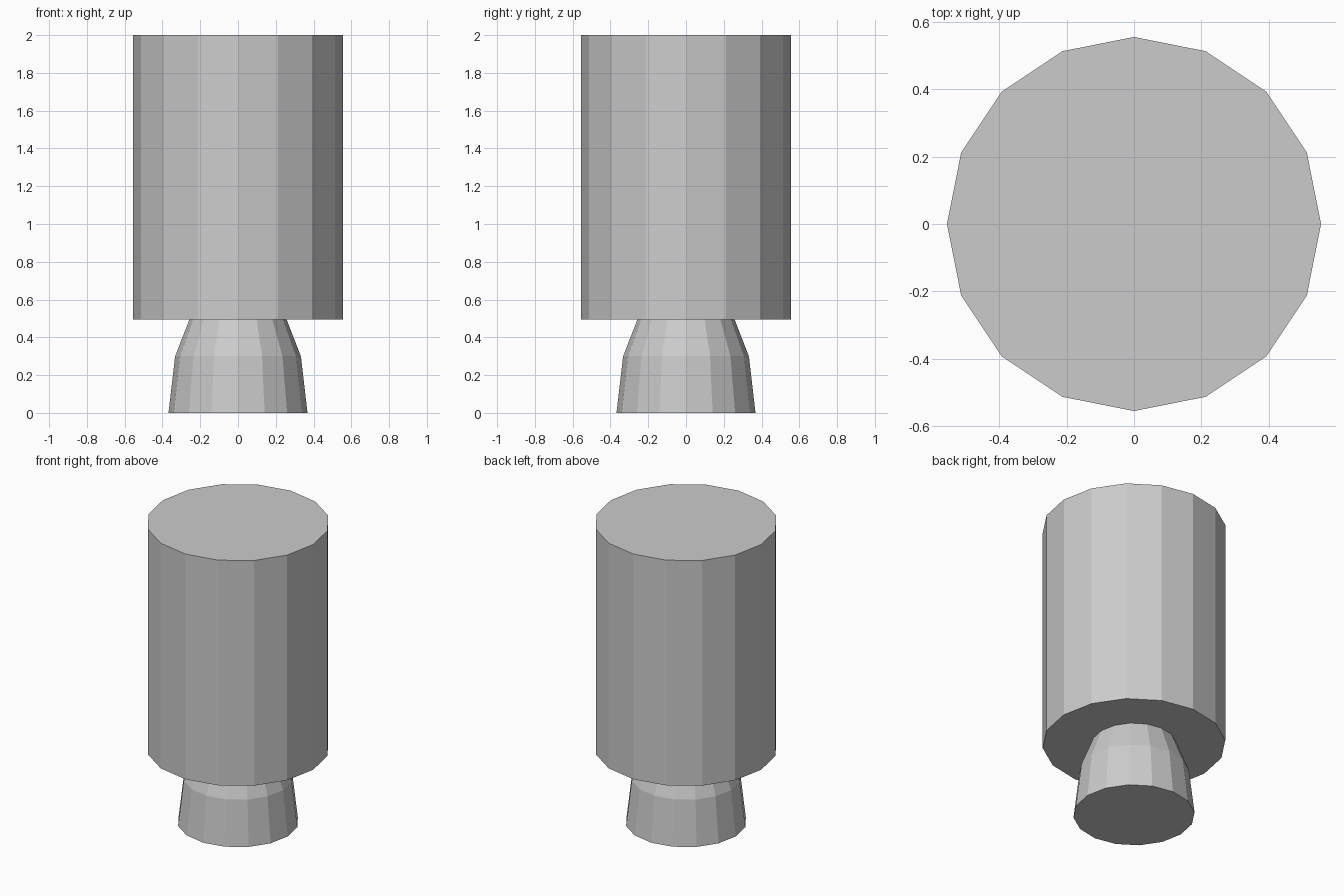
import bpy, bmesh
from math import cos, sin, tau

if "Cube" in bpy.data.objects:
    bpy.data.objects.remove(bpy.data.objects["Cube"])


def turned(name, profile, sides):
    """Closed, flat-faced solid turned around z from (radius, height) pairs."""
    bm = bmesh.new()
    rings = [[bm.verts.new((r * cos(tau * i / sides), r * sin(tau * i / sides), z))
              for i in range(sides)] for r, z in profile]
    for low, high in zip(rings, rings[1:]):
        for i in range(sides):
            j = (i + 1) % sides
            bm.faces.new((low[i], low[j], high[j], high[i]))
    bm.faces.new(rings[0][::-1])
    bm.faces.new(rings[-1])
    mesh = bpy.data.meshes.new(name)
    bm.to_mesh(mesh)
    bm.free()
    obj = bpy.data.objects.new(name, mesh)
    bpy.context.collection.objects.link(obj)
    return obj


# Tapered foot with a sloped shoulder
turned("tapered_base", [(0.368, 0), (0.333, 0.30), (0.257, 0.495)], 16)

# Wide upright drum resting on the foot
turned("upper_cylinder", [(0.555, 0.495), (0.555, 2.0)], 16)
